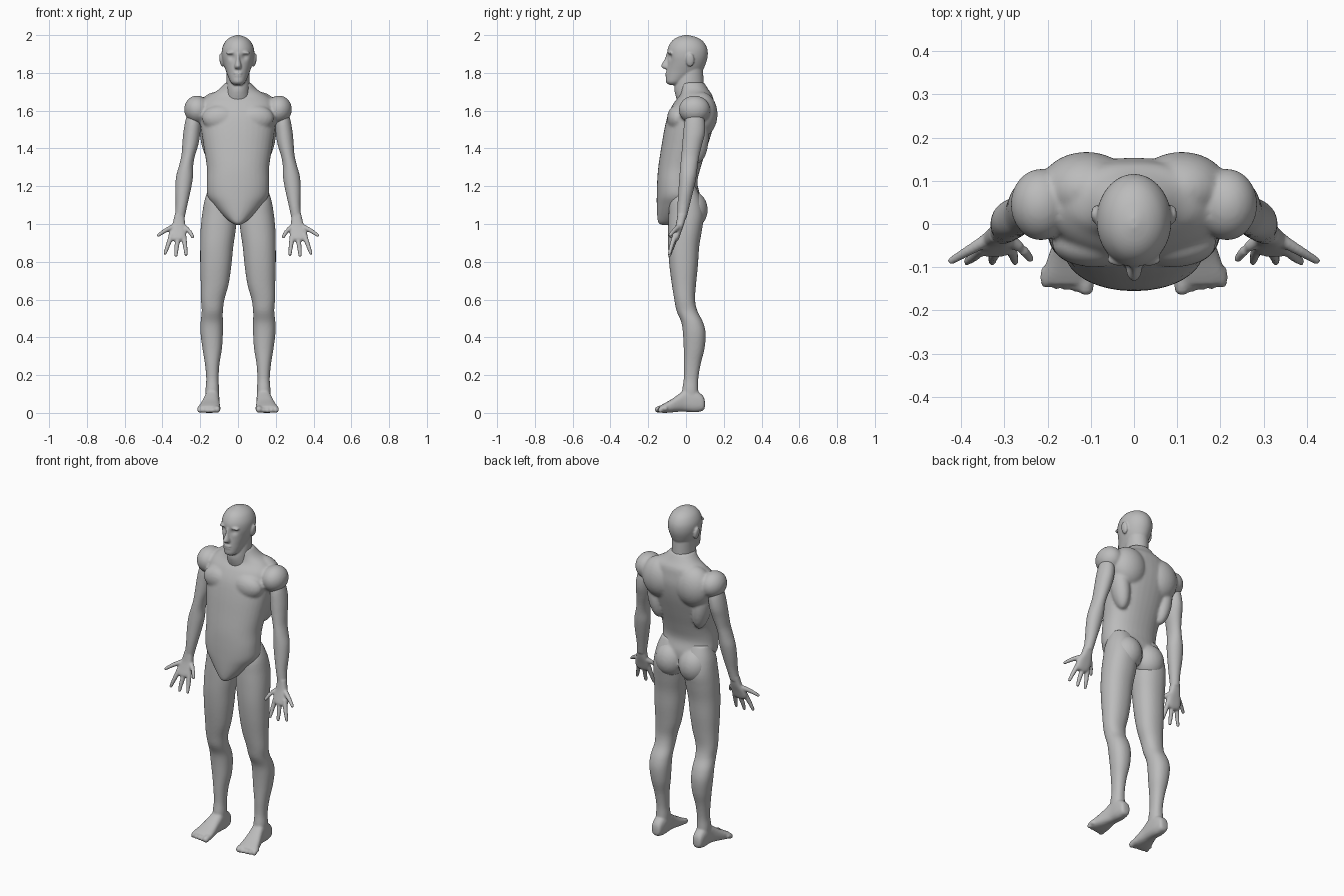
import bpy
import bmesh
import math
from mathutils import Vector, Matrix

default_cube = bpy.data.objects.get("Cube")
if default_cube:
    bpy.data.objects.remove(default_cube, do_unlink=True)

# One plain grey for the whole figure
GREY = (0.5, 0.5, 0.5, 1)
clay = bpy.data.materials.new("clay_grey")
clay.use_nodes = True
clay.diffuse_color = GREY
clay.node_tree.nodes["Principled BSDF"].inputs["Base Color"].default_value = GREY
clay.node_tree.nodes["Principled BSDF"].inputs["Roughness"].default_value = 0.7


def resample(rows, steps=4):
    """Smooth (Catmull-Rom) interpolation of section rows."""
    padded = [rows[0]] + list(rows) + [rows[-1]]
    result = []
    for a, b, c, d in zip(padded, padded[1:], padded[2:], padded[3:]):
        for step in range(steps):
            t = step / steps
            result.append([q + t * ((r - p) / 2 + t * (p - 2.5 * q + 2 * r - s / 2
                           + t * (1.5 * (q - r) + (s - p) / 2)))
                           for p, q, r, s in zip(a, b, c, d)])
    return result + [list(rows[-1])]


def skin(bm, rings):
    """Bridge closed rings of points and cap both ends."""
    rings = [[bm.verts.new(point) for point in ring] for ring in rings]
    count = len(rings[0])
    for low, high in zip(rings, rings[1:]):
        for i in range(count):
            j = (i + 1) % count
            bm.faces.new((low[i], low[j], high[j], high[i]))
    bm.faces.new(rings[0])
    bm.faces.new(rings[-1])


def loft(bm, rows, power=2.0, along_y=False, sides=36):
    """Rows hold position, then the low and high extents on the two other axes."""
    def bend(value):
        return math.copysign(abs(value) ** (2 / power), value)

    rings = []
    for pos, x0, x1, v0, v1 in resample(rows):
        ring = []
        for i in range(sides):
            angle = math.tau * i / sides
            x = (x0 + x1) / 2 + (x1 - x0) / 2 * bend(math.cos(angle))
            v = (v0 + v1) / 2 + (v1 - v0) / 2 * bend(math.sin(angle))
            ring.append((x, pos, v) if along_y else (x, v, pos))
        rings.append(ring)
    skin(bm, rings)


def centred(rows):
    """Expand a half width into low and high x extents."""
    return [(z, -half, half, y0, y1) for z, half, y0, y1 in rows]


def blob(bm, centre, size, tilt=0.0):
    matrix = (Matrix.Translation(centre) @ Matrix.Rotation(tilt, 4, "Y")
              @ Matrix.Diagonal((*size, 1)))
    bmesh.ops.create_uvsphere(bm, u_segments=28, v_segments=18, radius=1, matrix=matrix)


def twin_blobs(bm, centre, size, tilt=0.0):
    x, y, z = centre
    blob(bm, centre, size, tilt)
    blob(bm, (-x, y, z), size, -tilt)


def digit(bm, points, radii):
    """Tapered finger or toe with a rounded tip."""
    path = resample([(*p, r) for p, r in zip(points, radii)])
    rings = []
    for i, (*point, radius) in enumerate(path):
        ahead = Vector(path[min(i + 1, len(path) - 1)][:3])
        direction = (ahead - Vector(path[max(i - 1, 0)][:3])).normalized()
        side = direction.orthogonal().normalized()
        other = direction.cross(side)
        rings.append([Vector(point) + radius * (side * math.cos(k * math.tau / 12)
                      + other * math.sin(k * math.tau / 12)) for k in range(12)])
    skin(bm, rings)
    blob(bm, points[-1], [radii[-1]] * 3)


def finish(name, bm, voxel, mirrored=False):
    """Fuse the pieces into one smooth skin, and mirror the limbs."""
    bmesh.ops.recalc_face_normals(bm, faces=bm.faces)
    mesh = bpy.data.meshes.new(name)
    bm.to_mesh(mesh)
    bm.free()
    mesh.materials.append(clay)
    obj = bpy.data.objects.new(name, mesh)
    bpy.context.collection.objects.link(obj)
    mesh.shade_smooth()
    fuse = obj.modifiers.new("fuse", "REMESH")
    fuse.mode = "VOXEL"
    fuse.voxel_size = voxel
    fuse.use_smooth_shade = True
    relax = obj.modifiers.new("relax", "SMOOTH")
    relax.factor = 0.5
    relax.iterations = 4
    if mirrored:
        mirror = obj.modifiers.new("mirror", "MIRROR")
        mirror.use_mirror_merge = False


# Torso: trunk ending in a pointed front, with shoulder, back, chest and seat muscles
bm = bmesh.new()
loft(bm, centred([
    (.995, .012, -.135, -.07), (1.01, .04, -.148, -.03), (1.05, .085, -.153, .03),
    (1.1, .13, -.155, .07), (1.15, .162, -.155, .075), (1.22, .165, -.153, .06),
    (1.3, .165, -.147, .078), (1.4, .18, -.132, .11), (1.5, .195, -.115, .14),
    (1.58, .2, -.095, .153), (1.64, .19, -.065, .148), (1.68, .155, -.035, .14),
    (1.71, .105, -.03, .12), (1.75, .066, -.03, .095)]), power=2.2)
twin_blobs(bm, (.215, .045, 1.605), (.07, .083, .075), 0.2)
twin_blobs(bm, (.11, .08, 1.58), (.11, .087, .12))
twin_blobs(bm, (.15, .06, 1.46), (.05, .06, .14), 0.15)
twin_blobs(bm, (.09, -.045, 1.56), (.1, .055, .07))
twin_blobs(bm, (.078, .03, 1.075), (.088, .085, .1))
finish("torso", bm, .008)

# Head and neck
bm = bmesh.new()
loft(bm, centred([
    (1.735, .02, -.085, -.04), (1.75, .038, -.105, -.01), (1.78, .052, -.106, .04),
    (1.81, .064, -.103, .085), (1.85, .078, -.098, .105), (1.89, .086, -.1, .115),
    (1.93, .084, -.096, .112), (1.965, .068, -.078, .092), (1.987, .043, -.05, .06),
    (2, .01, -.01, .015)]), sides=64)
# Eye sockets pressed into the face
for v in bm.verts:
    if v.co.y < 0:
        gap = (Vector((abs(v.co.x), v.co.z)) - Vector((.034, 1.885))).length
        v.co.y += .014 * math.exp(-(gap / .016) ** 2)
loft(bm, centred([
    (1.63, .07, -.04, .08), (1.7, .063, -.06, .095),
    (1.75, .061, -.055, .093), (1.83, .06, -.03, .09)]))
# Nose, brows, lips and ears
loft(bm, centred([
    (1.905, .009, -.103, -.07), (1.87, .011, -.115, -.07), (1.84, .018, -.132, -.07),
    (1.825, .018, -.124, -.07), (1.818, .01, -.1, -.07)]), sides=20)
twin_blobs(bm, (.034, -.083, 1.907), (.03, .014, .009), 0.1)
blob(bm, (0, -.1, 1.798), (.024, .01, .006))
blob(bm, (0, -.1, 1.785), (.02, .009, .006))
twin_blobs(bm, (.087, .022, 1.868), (.011, .022, .036), 0.15)
finish("head", bm, .005)

# Arm and hand
bm = bmesh.new()
loft(bm, [
    (1.6, .205, .265, .01, .085), (1.54, .196, .28, -.008, .1), (1.48, .2, .29, -.015, .1),
    (1.42, .21, .295, -.02, .085), (1.36, .228, .3, -.025, .07), (1.31, .237, .312, -.03, .062),
    (1.25, .238, .328, -.035, .055), (1.18, .25, .332, -.04, .04),
    (1.1, .268, .33, -.045, .02), (1.03, .283, .335, -.046, .003)])
loft(bm, [
    (1.05, .284, .335, -.045, .003), (1, .28, .347, -.053, -.01), (.96, .274, .364, -.065, -.024),
    (.925, .28, .368, -.076, -.036), (.91, .295, .35, -.07, -.045)], power=2.6)
FINGERS = {
    "inner": [(.288, -.035, .985), (.257, -.06, .96), (.24, -.08, .932)],
    "second": [(.289, -.05, .945), (.28, -.07, .885), (.275, -.087, .838)],
    "third": [(.316, -.055, .935), (.325, -.075, .875), (.328, -.087, .834)],
    "fourth": [(.35, -.055, .945), (.37, -.075, .89), (.386, -.087, .845)],
    "outer": [(.342, -.038, .985), (.385, -.063, .965), (.422, -.085, .94)],
}
for points in FINGERS.values():
    digit(bm, points, (.015, .012, .009))
finish("arms", bm, .005, mirrored=True)

# Leg
bm = bmesh.new()
loft(bm, [
    (1.2, .03, .15, -.05, .05), (1.13, .01, .176, -.085, .08), (1.05, .008, .19, -.092, .095),
    (.97, .012, .198, -.095, .085), (.88, .025, .2, -.095, .07), (.78, .035, .2, -.088, .063),
    (.68, .05, .197, -.075, .053), (.6, .072, .196, -.062, .048), (.54, .08, .192, -.05, .06),
    (.48, .08, .198, -.025, .09), (.42, .08, .198, -.016, .104), (.34, .085, .188, -.012, .098),
    (.26, .098, .175, -.012, .078), (.18, .103, .168, -.012, .065),
    (.12, .1, .172, -.02, .065), (.05, .102, .17, -.02, .07)], power=2.2)
# Foot, lofted from heel to ball
loft(bm, [
    (.1, .122, .15, .03, .06), (.09, .108, .165, .012, .09), (.05, .1, .172, .003, .12),
    (0, .098, .175, .006, .125), (-.04, .098, .186, .006, .098), (-.08, .095, .2, .002, .07),
    (-.12, .093, .212, 0, .048), (-.14, .1, .207, .004, .036)], power=2.6, along_y=True)
# Toes, the inner one largest
for i in range(5):
    radius = .018 if i == 0 else .013
    x = .111 + .023 * i
    tip = -.147 + .003 * i
    digit(bm, [(x, -.1, .024), (x, -.13, .022), (x, tip, radius)],
          (radius, radius * 1.05, radius))
finish("legs", bm, .006, mirrored=True)
